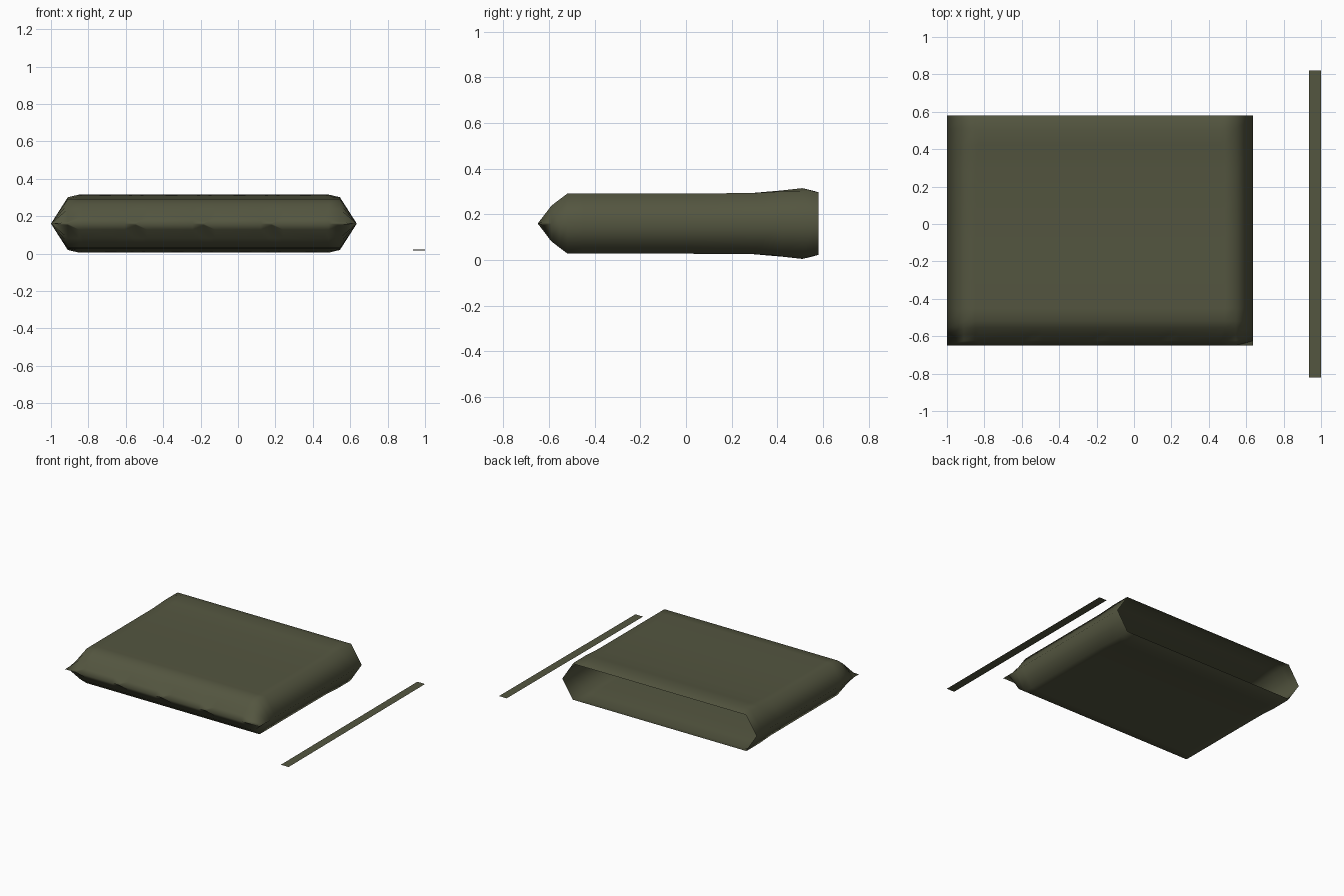
import bpy, bmesh

cube = bpy.data.objects.get("Cube")
if cube:
    bpy.data.objects.remove(cube, do_unlink=True)

olive = bpy.data.materials.new("dark_olive_cloth")
olive.use_nodes = True
COLOR = (0.088, 0.092, 0.051, 1)
olive.diffuse_color = COLOR
shader = olive.node_tree.nodes["Principled BSDF"]
shader.inputs["Base Color"].default_value = COLOR
shader.inputs["Roughness"].default_value = 0.9


def make_object(name, bm):
    mesh = bpy.data.meshes.new(name)
    bmesh.ops.remove_doubles(bm, verts=bm.verts, dist=0.0005)
    bmesh.ops.recalc_face_normals(bm, faces=bm.faces)
    for face in bm.faces:
        face.smooth = True
    bm.to_mesh(mesh)
    bm.free()
    mesh.materials.append(olive)
    obj = bpy.data.objects.new(name, mesh)
    bpy.context.collection.objects.link(obj)
    return obj


def add_sheet(bm, rows):
    grid = [[bm.verts.new(p) for p in row] for row in rows]
    for a, b in zip(grid, grid[1:]):
        for i in range(len(a) - 1):
            bm.faces.new((a[i], a[i + 1], b[i + 1], b[i]))


# Bag body: two sheets joined at the side folds and the front seam, open at the back
LEFT, RIGHT, MID = -1.0, 0.635, 0.16
FOLD = 0.09
PINS = [LEFT + FOLD + i * (RIGHT - LEFT - 2 * FOLD) / 4 for i in range(5)]
columns = {LEFT, RIGHT, LEFT + 0.17, RIGHT - 0.17}
for pin in PINS:
    columns.add(pin)
    columns.update(pin + d for d in (-0.06, 0.06)
                   if LEFT + FOLD < pin + d < RIGHT - FOLD)
columns = sorted(columns)

# (y, half height) along the bag
PROFILE = [(-0.65, 0), (-0.625, 0.032), (-0.59, 0.078), (-0.555, 0.105),
           (-0.52, 0.131), (-0.45, 0.132), (-0.1, 0.132), (0.28, 0.133),
           (0.42, 0.145), (0.51, 0.155), (0.56, 0.143), (0.58, 0.137)]


def half_height(x, y, h):
    if x in (LEFT, RIGHT):
        return 0
    if x in PINS and -0.64 < y < -0.6:      # pinched stitches on the seam
        return 0.008
    if x in (PINS[0], PINS[-1]):            # bulge fades at the corners
        return min(h, 0.141)
    return h


body = bmesh.new()
for side in (1, -1):
    add_sheet(body, [[(x, y, MID + side * half_height(x, y, h)) for x in columns]
                     for y, h in PROFILE])
make_object("bag_body", body)

# Loose strap lying beside the bag
strap = bmesh.new()
add_sheet(strap, [[(x, -0.82 + 0.205 * i, 0.016 + 0.0006 * i) for x in (0.935, 1.0)]
                  for i in range(9)])
make_object("loose_strap", strap)
